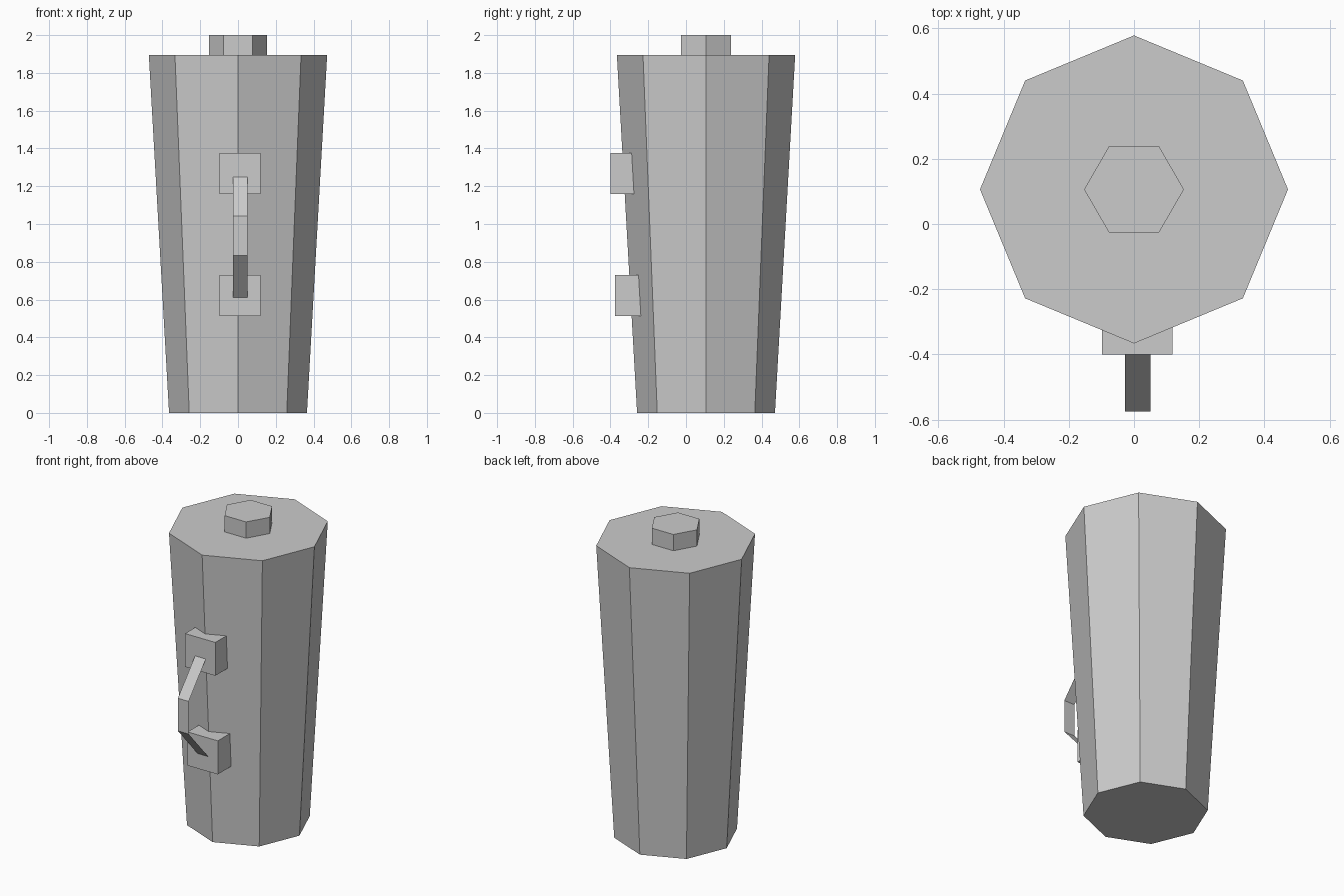
import bpy, math

if "Cube" in bpy.data.objects:
    bpy.data.objects.remove(bpy.data.objects["Cube"])

grey = bpy.data.materials.new("light_grey")
grey.diffuse_color = (0.6, 0.6, 0.6, 1)
grey.use_nodes = True
grey.node_tree.nodes["Principled BSDF"].inputs["Base Color"].default_value = grey.diffuse_color


def mesh_object(name, verts, faces):
    mesh = bpy.data.meshes.new(name)
    mesh.from_pydata(verts, [], faces)
    mesh.materials.append(grey)
    obj = bpy.data.objects.new(name, mesh)
    bpy.context.collection.objects.link(obj)
    return obj


def tapered_prism(name, sides, r_low, r_high, z_low, z_high, y=0.106):
    verts = [(r * math.cos(math.tau * i / sides), y + r * math.sin(math.tau * i / sides), z)
             for r, z in ((r_low, z_low), (r_high, z_high)) for i in range(sides)]
    faces = [(i, (i + 1) % sides, (i + 1) % sides + sides, i + sides) for i in range(sides)]
    faces += [tuple(reversed(range(sides))), tuple(range(sides, 2 * sides))]
    return mesh_object(name, verts, faces)


def box(name, x0, x1, y0, y1, z0, z1):
    verts = [(x, y, z) for z in (z0, z1) for x, y in ((x0, y0), (x1, y0), (x1, y1), (x0, y1))]
    faces = [(3, 2, 1, 0), (4, 5, 6, 7)] + [(i, (i + 1) % 4, (i + 1) % 4 + 4, i + 4) for i in range(4)]
    return mesh_object(name, verts, faces)


# Eight-sided tapered body and six-sided top knob
tapered_prism("body", 8, 0.365, 0.472, 0, 1.895)
tapered_prism("top_knob", 6, 0.153, 0.153, 1.895, 2.0)

# Handle mounts, sunk into the front of the body
box("upper_mount", -0.098, 0.118, -0.40, -0.27, 1.16, 1.375)
box("lower_mount", -0.098, 0.118, -0.375, -0.235, 0.513, 0.73)

# Handle: a bent flat strip between the mounts
path = [(-0.40, 1.25), (-0.575, 1.043), (-0.575, 0.832), (-0.375, 0.61)]
verts = [(x, y, z) for y, z in path for x in (-0.027, 0.05)]
faces = [(2 * i, 2 * i + 2, 2 * i + 3, 2 * i + 1) for i in range(len(path) - 1)]
mesh_object("handle", verts, faces)
